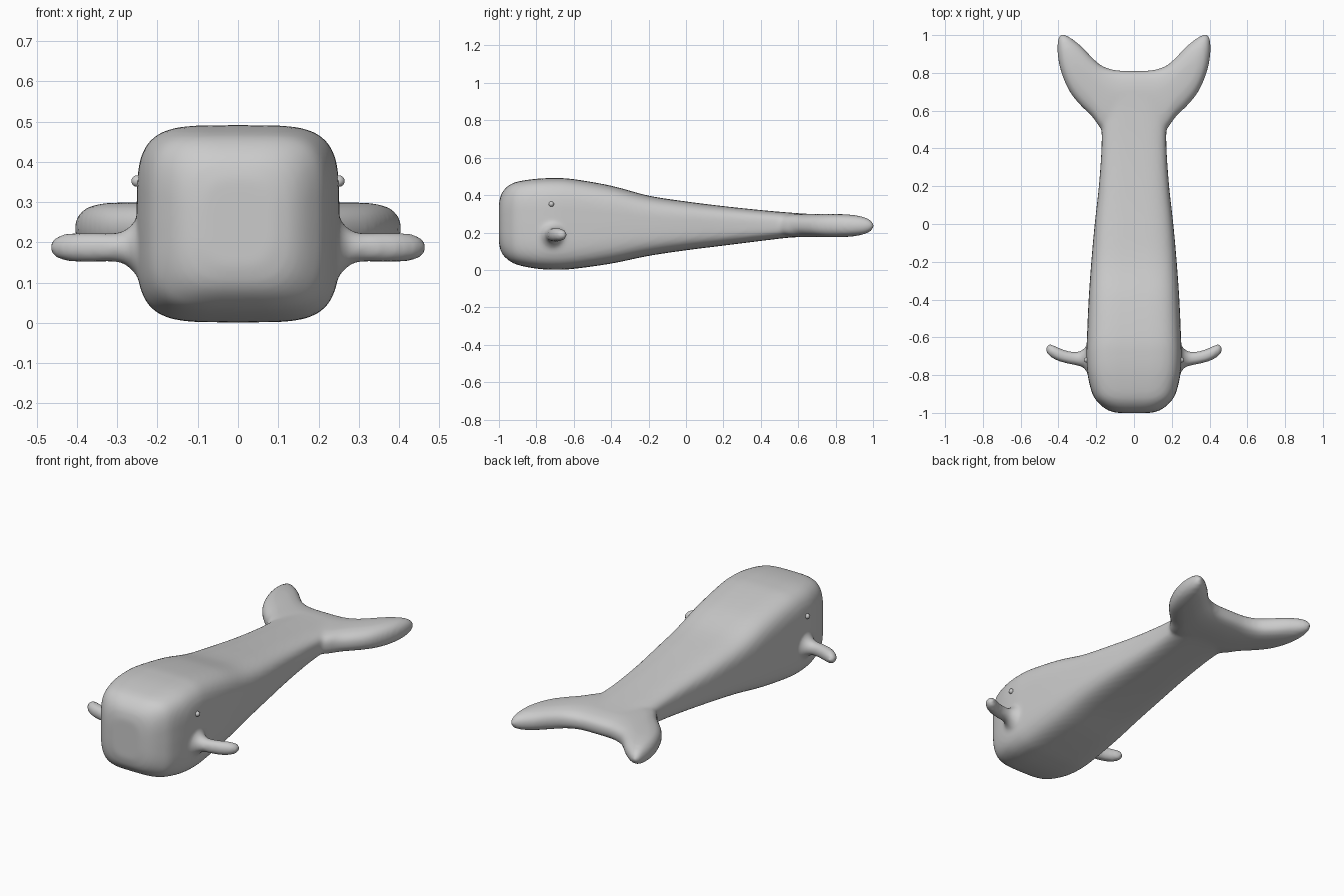
import bpy, bmesh, math
from mathutils import Vector

if "Cube" in bpy.data.objects:
    bpy.data.objects.remove(bpy.data.objects["Cube"])


def resample(rows, steps=6):
    """Smooth curve through rows of numbers."""
    vs = [Vector(r) for r in rows]
    out = []
    for i in range(len(vs) - 1):
        p0, p1, p2, p3 = vs[max(i - 1, 0)], vs[i], vs[i + 1], vs[min(i + 2, len(vs) - 1)]
        for k in range(steps):
            t = k / steps
            out.append(0.5 * (2 * p1 + (p2 - p0) * t + (2 * p0 - 5 * p1 + 4 * p2 - p3) * t * t
                              + (3 * p1 - p0 - 3 * p2 + p3) * t ** 3))
    return out + [vs[-1]]


def loft(bm, rows, place, sides=48):
    """Skin rounded-box rings. Row: position, a min, a max, z min, z max, squareness."""
    rings = []
    for pos, a0, a1, z0, z1, n in resample(rows):
        ring = []
        for k in range(sides):
            ang = 2 * math.pi * k / sides
            c, s = math.cos(ang), math.sin(ang)
            a = (a0 + a1) / 2 + (a1 - a0) / 2 * math.copysign(abs(c) ** (2 / n), c)
            z = (z0 + z1) / 2 + (z1 - z0) / 2 * math.copysign(abs(s) ** (2 / n), s)
            ring.append(bm.verts.new(place(pos, a, z)))
        rings.append(ring)
    faces = [bm.faces.new((r[k], r[(k + 1) % sides], q[(k + 1) % sides], q[k]))
             for r, q in zip(rings, rings[1:]) for k in range(sides)]
    faces += [bm.faces.new(rings[0]), bm.faces.new(rings[-1])]
    bmesh.ops.recalc_face_normals(bm, faces=faces)


grey = bpy.data.materials.new("grey skin")
grey.diffuse_color = (0.6, 0.6, 0.6, 1)
grey.use_nodes = True
grey.node_tree.nodes["Principled BSDF"].inputs["Base Color"].default_value = grey.diffuse_color
bm = bmesh.new()

# Trunk: y, half width, z min, z max, squareness
trunk = [(-1.0, .09, .14, .36, 3), (-.985, .14, .09, .41, 3.5), (-.95, .185, .053, .45, 4),
         (-.9, .22, .027, .472, 4.3), (-.8, .245, .007, .487, 4.4), (-.7, .252, .001, .491, 4.4),
         (-.6, .249, .006, .485, 4.3), (-.4, .24, .034, .450, 4), (-.2, .226, .075, .397, 3.8),
         (0, .208, .105, .366, 3.6), (.2, .186, .130, .341, 3.5), (.4, .172, .155, .320, 3.5),
         (.55, .172, .172, .307, 3.5), (.7, .172, .180, .297, 3.5)]
loft(bm, [(y, -w, w, lo, hi, n) for y, w, lo, hi, n in trunk], lambda p, a, z: (a, p, z))

# Tail flukes: x, front edge y, rear edge y, z min, z max, squareness
half = [(.1, .45, .815, .175, .299, 2.8), (.17, .50, .838, .175, .299, 2.8),
        (.22, .566, .880, .175, .299, 2.6), (.28, .625, .942, .175, .299, 2.5),
        (.33, .685, .982, .176, .297, 2.4), (.365, .75, 1.002, .183, .290, 2.3),
        (.39, .82, 1.002, .196, .275, 2.2), (.405, .895, .97, .22, .25, 2)]
flukes = [(-r[0],) + r[1:] for r in reversed(half)] + [(0, .45, .811, .175, .299, 2.8)] + half
loft(bm, flukes, lambda p, a, z: (p, a, z))

# Side fins with flared roots: x, front edge y, rear edge y, z min, z max, squareness
fin = [(.2, -.80, -.63, .09, .285, 2), (.245, -.785, -.642, .112, .262, 2),
       (.27, -.76, -.664, .137, .238, 2), (.30, -.75, -.676, .151, .224, 2.1),
       (.35, -.740, -.672, .151, .224, 2.2), (.40, -.726, -.654, .151, .224, 2.2),
       (.44, -.705, -.637, .156, .219, 2.2), (.46, -.685, -.642, .168, .207, 2),
       (.467, -.67, -.652, .182, .194, 2)]
for side in (-1, 1):
    loft(bm, fin, lambda p, a, z: (side * p, a, z), 24)

# Fuse into one continuous skin
mesh = bpy.data.meshes.new("body")
bm.to_mesh(mesh)
bm.free()
body = bpy.data.objects.new("body", mesh)
bpy.context.collection.objects.link(body)
mesh.materials.append(grey)
remesh = body.modifiers.new("fuse", 'REMESH')
remesh.mode = 'VOXEL'
remesh.voxel_size = 0.011
remesh.use_smooth_shade = True
smooth = body.modifiers.new("soften", 'SMOOTH')
smooth.factor = 0.5
smooth.iterations = 8

# Eyes
for side, name in ((-1, "left_eye"), (1, "right_eye")):
    bpy.ops.mesh.primitive_uv_sphere_add(segments=16, ring_count=10, radius=.014,
                                         location=(side * .251, -.72, .352))
    eye = bpy.context.object
    eye.name = name
    eye.data.materials.append(grey)
    bpy.ops.object.shade_smooth()
